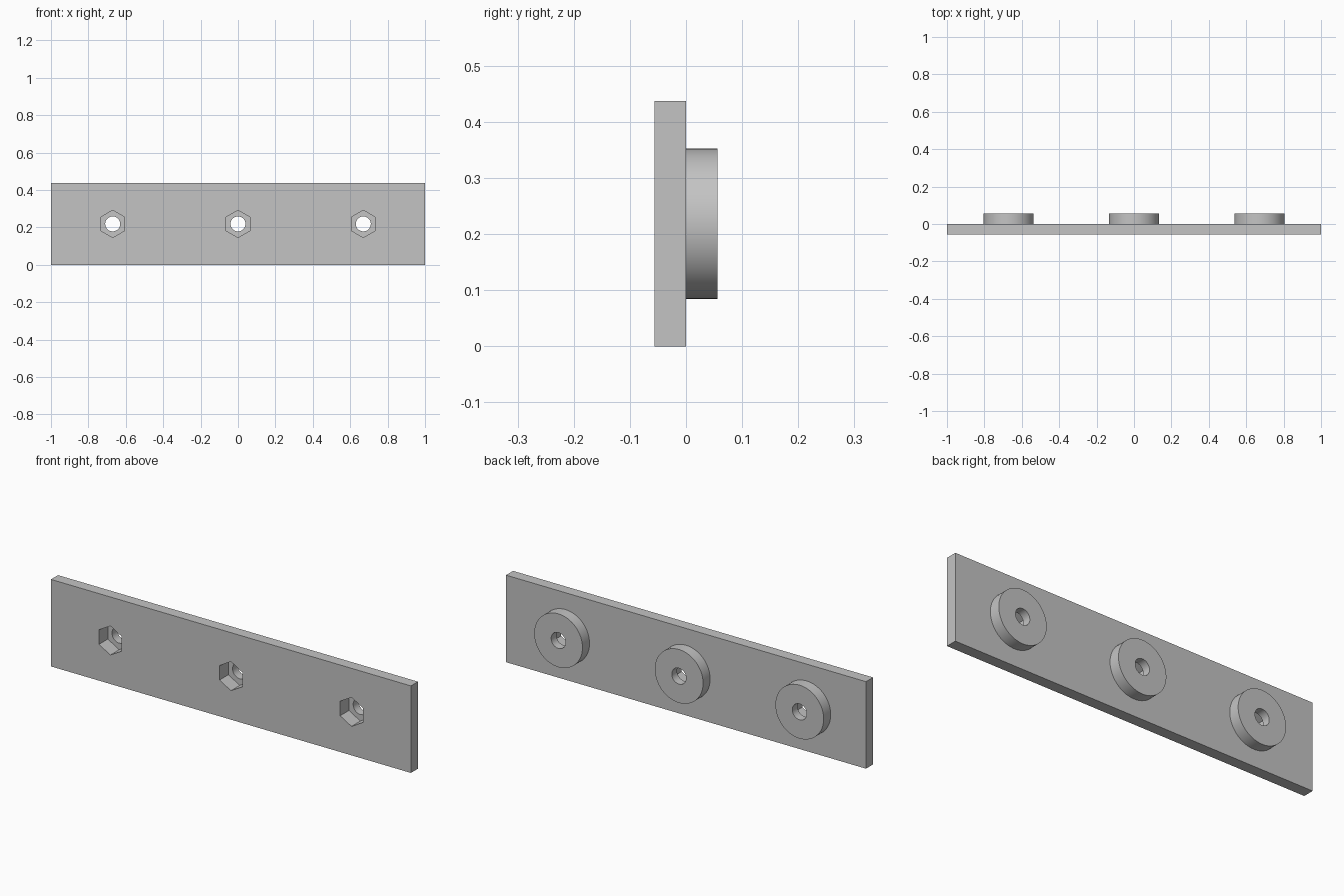
import bpy
import math
from mathutils import Vector

if "Cube" in bpy.data.objects:
    bpy.data.objects.remove(bpy.data.objects["Cube"], do_unlink=True)

HEIGHT = 0.437
THICK = 0.056
MID = HEIGHT / 2
SPACING = 0.67

grey = bpy.data.materials.new("light grey")
grey.use_nodes = True
colour = (0.55, 0.55, 0.55, 1)
grey.diffuse_color = colour
grey.node_tree.nodes["Principled BSDF"].inputs["Base Color"].default_value = colour


def disc(name, x, radius, y0, y1, sides):
    """Prism along y between y0 and y1, with one corner pointing up."""
    bpy.ops.mesh.primitive_cylinder_add(
        vertices=sides, radius=radius, depth=y1 - y0,
        location=(x, (y0 + y1) / 2, MID), rotation=(math.pi / 2, 0, 0))
    obj = bpy.context.object
    obj.name = name
    obj.data.materials.append(grey)
    return obj


def combine(target, tool, operation):
    mod = target.modifiers.new(tool.name, 'BOOLEAN')
    mod.operation = operation
    mod.solver = 'EXACT'
    mod.object = tool
    bpy.context.view_layer.objects.active = target
    bpy.ops.object.modifier_apply(modifier=mod.name)
    bpy.data.objects.remove(tool, do_unlink=True)


# Flat mounting plate
bpy.ops.mesh.primitive_cube_add(size=1, location=(0, -THICK / 2, MID))
plate = bpy.context.object
plate.name = "mounting_plate"
plate.scale = Vector((2, THICK, HEIGHT))
bpy.ops.object.transform_apply(location=True, rotation=True, scale=True)
plate.data.materials.append(grey)

# Round bosses on the back, each with a bolt hole and a hexagonal nut pocket
for x in (-SPACING, 0, SPACING):
    combine(plate, disc("boss", x, 0.134, -THICK / 2, THICK, 96), 'UNION')
    combine(plate, disc("bolt_hole", x, 0.04, -0.1, 0.1, 48), 'DIFFERENCE')
    combine(plate, disc("nut_pocket", x, 0.073, -0.1, 0.014, 6), 'DIFFERENCE')

# Smooth round walls, crisp edges
bpy.ops.object.select_all(action='DESELECT')
plate.select_set(True)
bpy.context.view_layer.objects.active = plate
bpy.ops.object.shade_smooth_by_angle(angle=math.radians(30))
